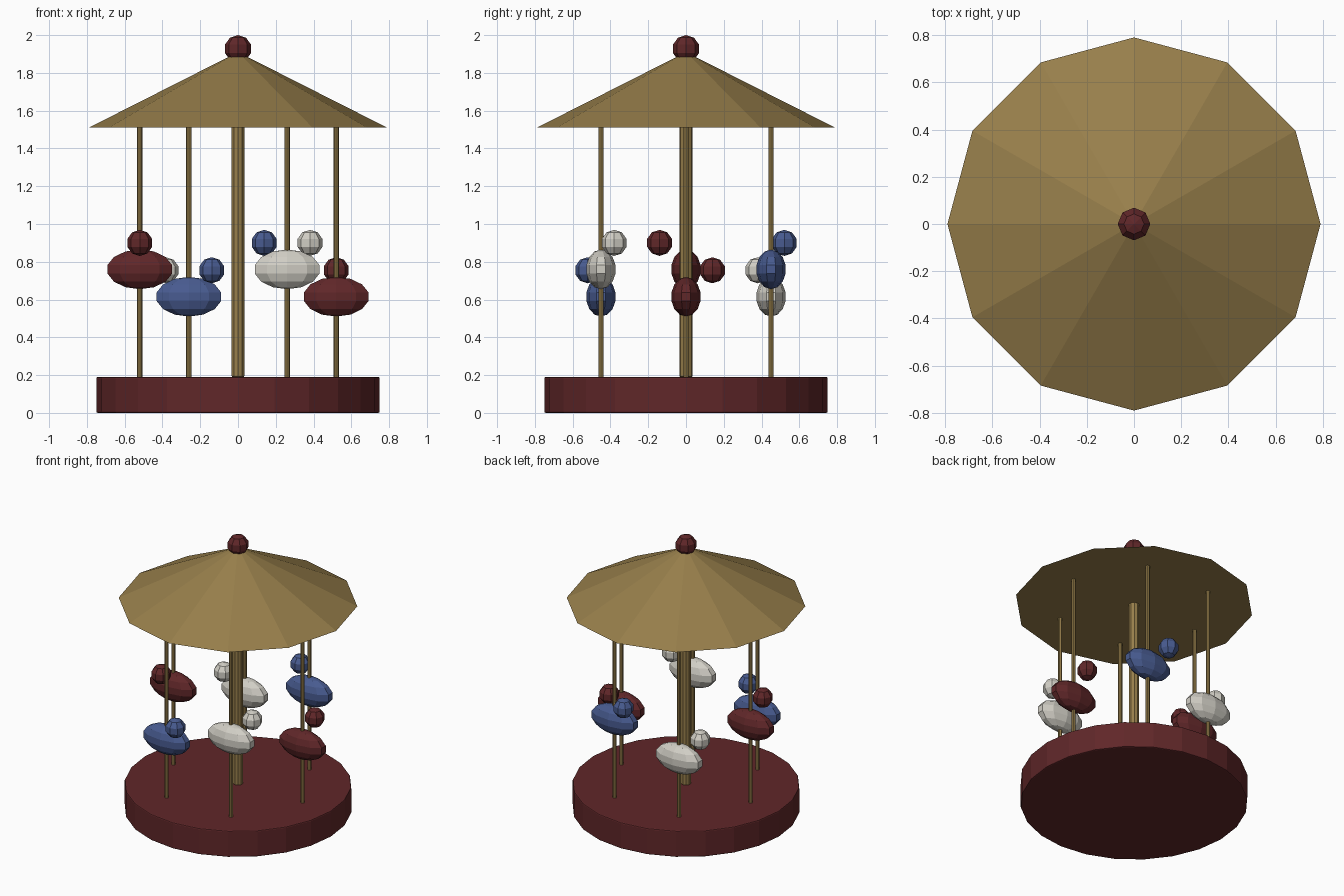
import bpy
import math

cube = bpy.data.objects.get("Cube")
if cube:
    bpy.data.objects.remove(cube, do_unlink=True)


def make_material(name, rgb):
    mat = bpy.data.materials.new(name)
    mat.use_nodes = True
    colour = (*rgb, 1.0)
    mat.diffuse_color = colour
    for node in mat.node_tree.nodes:
        if node.type == 'BSDF_PRINCIPLED':
            node.inputs["Base Color"].default_value = colour
    return mat


gold = make_material("antique gold", (0.31, 0.21, 0.07))
red = make_material("dark red", (0.117, 0.02, 0.022))
blue = make_material("dusty blue", (0.065, 0.105, 0.28))
white = make_material("warm white", (0.64, 0.62, 0.56))


def finish(name, mat):
    obj = bpy.context.object
    obj.name = name
    obj.data.name = name
    obj.data.materials.append(mat)
    return obj


def cylinder(name, mat, x, y, bottom, top, radius, sides, bevel=0.0):
    bpy.ops.mesh.primitive_cylinder_add(
        vertices=sides, radius=radius, depth=top - bottom,
        location=(x, y, (bottom + top) / 2))
    obj = finish(name, mat)
    if bevel:
        mod = obj.modifiers.new("edge_bevel", 'BEVEL')
        mod.width = bevel
        mod.segments = 2
        mod.limit_method = 'ANGLE'
        mod.angle_limit = math.radians(50)
    return obj


def ball(name, mat, location, radius, sides, rings, stretch=(1, 1, 1)):
    bpy.ops.mesh.primitive_uv_sphere_add(
        segments=sides, ring_count=rings, radius=radius, location=location)
    obj = finish(name, mat)
    for vert in obj.data.vertices:
        for axis in range(3):
            vert.co[axis] *= stretch[axis]
    return obj


DECK_TOP = 0.19
ROOF_BASE = 1.51

# Deck and central column
cylinder("platform", red, 0, 0, 0, DECK_TOP, 0.75, 24, bevel=0.008)
cylinder("centre_column", gold, 0, 0, DECK_TOP, ROOF_BASE + 0.01, 0.035, 10, bevel=0.006)

# Canopy with ball on top
bpy.ops.mesh.primitive_cone_add(
    vertices=12, radius1=0.79, radius2=0, depth=0.4,
    location=(0, 0, ROOF_BASE + 0.2))
finish("canopy", gold)
ball("finial", red, (0, 0, 1.9275), 0.0725, 8, 5)

# Six mounts on poles, alternating low and high
coats = [red, blue, white]
for i in range(6):
    angle = math.tau * i / 6
    c, s = math.cos(angle), math.sin(angle)
    x, y = 0.52 * c, 0.52 * s
    z = 0.76 if i % 2 else 0.615
    coat = coats[i % 3]
    cylinder(f"pole_{i + 1}", gold, x, y, DECK_TOP, ROOF_BASE, 0.014, 8)
    ball(f"mount_body_{i + 1}", coat, (x, y, z), 0.105, 10, 7, (1.75, 0.75, 1))
    # Head sits ahead along the direction of travel
    ball(f"mount_head_{i + 1}", coat,
         (x - 0.14 * s, y + 0.14 * c, z + 0.14), 0.069, 8, 5)
